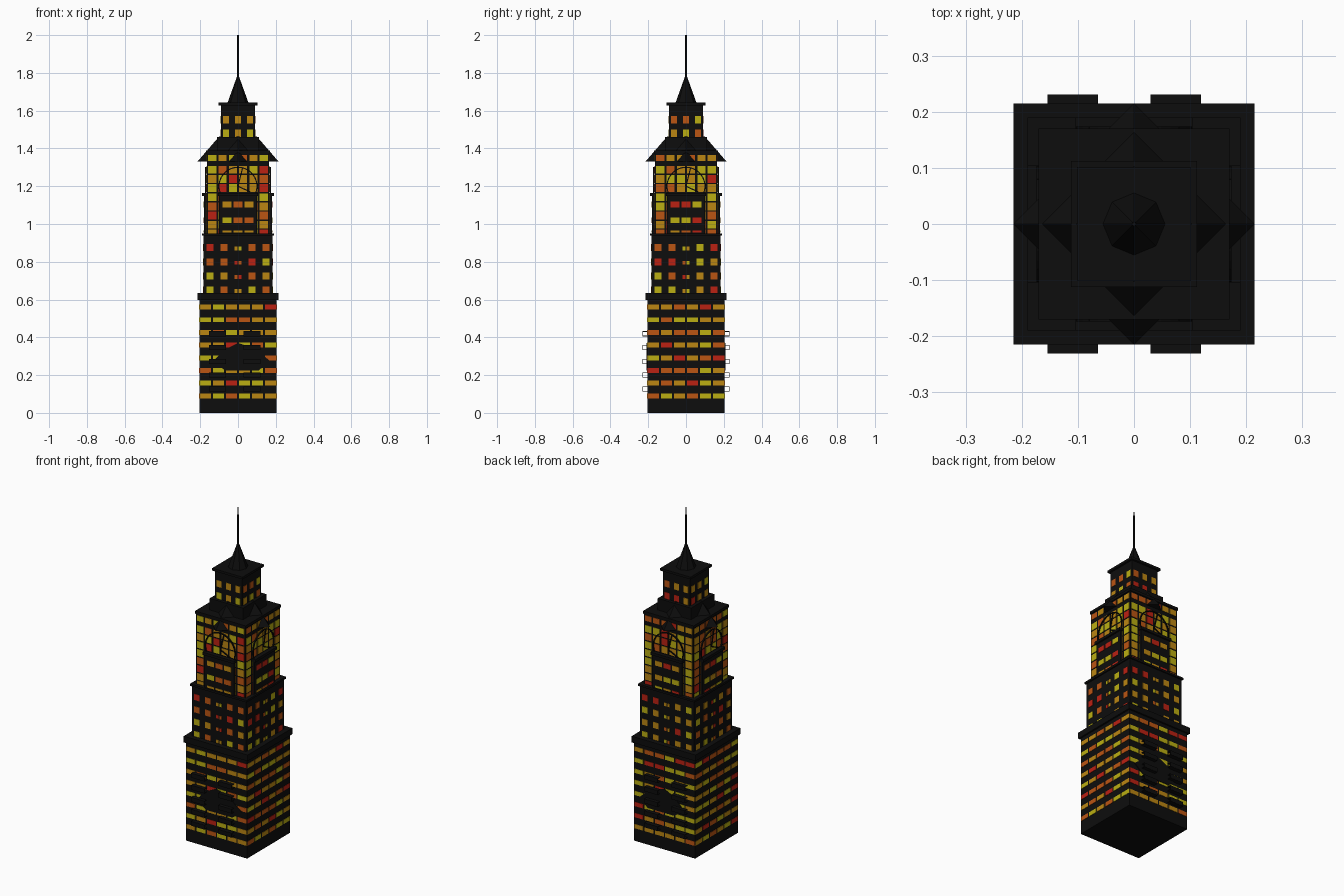
import bpy, bmesh, math, random
from mathutils import Matrix, Vector

if "Cube" in bpy.data.objects:
    bpy.data.objects.remove(bpy.data.objects["Cube"])

random.seed(7)
SIDES = [Matrix.Rotation(k * math.pi / 2, 4, 'Z') for k in range(4)]


def material(name, rgb):
    m = bpy.data.materials.new(name)
    m.diffuse_color = (*rgb, 1)
    m.use_nodes = True
    m.node_tree.nodes["Principled BSDF"].inputs["Base Color"].default_value = m.diffuse_color
    return m


BLACK = material("black_stone", (.004, .004, .004))
GLASS = [material("glass_yellow", (.50, .43, .006)), material("glass_amber", (.50, .24, .006)),
         material("glass_orange", (.50, .09, .006)), material("glass_red", (.50, .015, .006))]


def box(bm, c, s, turn=Matrix(), mat=0):
    m = turn @ Matrix.Translation(c) @ Matrix.Diagonal((*s, 1))
    for v in bmesh.ops.create_cube(bm, size=1, matrix=m)["verts"]:
        for f in v.link_faces:
            f.material_index = mat


def finish(name, bm, mats):
    me = bpy.data.meshes.new(name)
    bm.to_mesh(me)
    bm.free()
    for m in mats:
        me.materials.append(m)
    ob = bpy.data.objects.new(name, me)
    bpy.context.collection.objects.link(ob)
    return ob


def block(name, half, z0, z1):
    bm = bmesh.new()
    box(bm, (0, 0, (z0 + z1) / 2), (2 * half, 2 * half, z1 - z0))
    finish(name, bm, [BLACK])


def cone(name, n, r1, r2, z0, z1):
    bm = bmesh.new()
    bmesh.ops.create_cone(bm, cap_ends=True, segments=n, radius1=r1, radius2=r2, depth=z1 - z0,
                          matrix=Matrix.Translation((0, 0, (z0 + z1) / 2)))
    finish(name, bm, [BLACK])


def windows(name, wall, grids):
    # grids: (columns x, rows z, width, height), repeated on all four sides
    bm = bmesh.new()
    for turn in SIDES:
        for xs, zs, w, h in grids:
            for x in xs:
                for z in zs:
                    c = random.choices(range(4), (3, 4, 3, 1.5))[0]
                    box(bm, (x, -wall, z), (w, .004, h), turn, c)
    finish(name, bm, GLASS)


def spread(n, pitch, start=None):
    s = -pitch * (n - 1) / 2 if start is None else start
    return [s + i * pitch for i in range(n)]


# Stacked tower tiers and ledges
for args in [("base_tier", .205, 0, .605), ("base_ledge", .215, .598, .635),
             ("middle_tier", .182, .63, .945), ("middle_ledge", .19, .938, .95),
             ("clock_tier", .165, .945, 1.378), ("clock_tier_ledge", .17, 1.374, 1.39),
             ("roof_step", .112, 1.38, 1.46), ("top_tier", .09, 1.45, 1.635),
             ("top_ledge", .102, 1.628, 1.642)]:
    block(*args)

# Diamond roof poking through each wall, spire and mast
cone("diamond_roof", 4, .215, .10, 1.33, 1.463)
cone("spire", 8, .056, .004, 1.64, 1.785)
cone("mast", 8, .005, .004, 1.77, 2.0)

# Lit windows
windows("base_windows", .205, [(spread(6, .069), spread(8, .0672, .09), .06, .026)])
windows("middle_windows", .182, [((-.148, -.074, .074, .148), spread(4, .075, .65), .036, .037),
                                 ((-.011, .011), spread(4, .075, .645), .016, .02)])
windows("clock_tier_windows", .165, [(spread(6, .0545), spread(7, .0485, .996), .043, .041),
                                     (spread(6, .0545), (1.35,), .043, .033),
                                     (spread(6, .0545), (.96,), .043, .02)])
windows("bay_windows", .18, [(spread(3, .058), (1.02, 1.103), .047, .03),
                             (spread(3, .058), (.96,), .047, .012)])
windows("top_windows", .09, [(spread(3, .063), (1.48, 1.553), .032, .04)])

# Projecting bay with a coping on each side
bm = bmesh.new()
for turn in SIDES:
    box(bm, (0, -.165, 1.05), (.2, .03, .21), turn)
    box(bm, (0, -.168, 1.157), (.21, .044, .016), turn)
finish("bays", bm, [BLACK])

# Clock rims (thin annular rings) and hands on each side
bm = bmesh.new()
for turn in SIDES:
    n = 32
    for i in range(n):
        spin = Matrix.Translation((0, -.17, 1.2)) @ Matrix.Rotation(i * math.tau / n, 4, 'Y')
        box(bm, (0, 0, .1), (.021, .008, .006), turn @ spin)
    for length, angle in ((.1, 14), (.072, 115)):
        spin = Matrix.Translation((0, -.17, 1.2)) @ Matrix.Rotation(math.radians(angle), 4, 'Y')
        box(bm, (0, 0, length / 2), (.006, .006, length), turn @ spin)
finish("clock_rims_and_hands", bm, [BLACK])

# Balconies on front and back: thin parapet with floor and top rail
bm = bmesh.new()
for sy in (-1, 1):
    for x in (-.109, .074):
        for z in spread(5, .073, .127):
            box(bm, (x, sy * .2295, z), (.09, .003, .026))
            for dz in (-.012, .012):
                box(bm, (x, sy * .2175, z + dz), (.09, .025, .003))
finish("balconies", bm, [BLACK])

# Plain peaked wall panel on front and back
bm = bmesh.new()
for sy in (-1, 1):
    pts = [(-.13, .275), (-.07, .225), (.11, .225), (.17, .275), (.08, .345), (0, .37), (-.07, .335)]
    f = bm.faces.new([bm.verts.new((x, sy * .204, z)) for x, z in pts])
    out = bmesh.ops.extrude_face_region(bm, geom=[f])["geom"]
    bmesh.ops.translate(bm, vec=Vector((0, sy * .006, 0)),
                        verts=[g for g in out if isinstance(g, bmesh.types.BMVert)])
bmesh.ops.recalc_face_normals(bm, faces=bm.faces)
finish("peaked_panels", bm, [BLACK])
